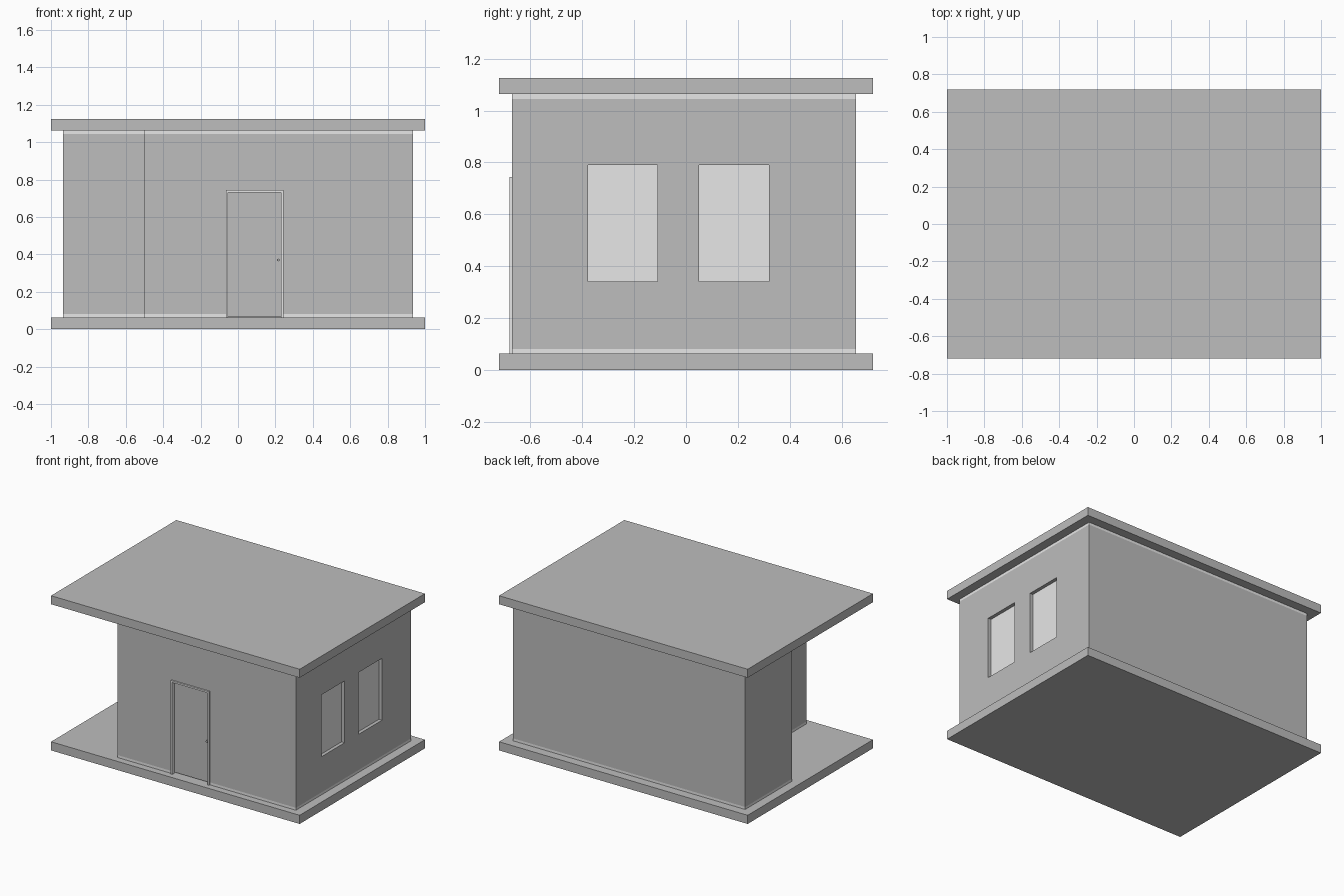
import bpy, bmesh, math
from mathutils import Matrix

cube = bpy.data.objects.get("Cube")
if cube:
    bpy.data.objects.remove(cube, do_unlink=True)


def material(name, value):
    m = bpy.data.materials.new(name)
    m.use_nodes = True
    colour = (value, value, value, 1)
    m.diffuse_color = colour
    m.node_tree.nodes["Principled BSDF"].inputs["Base Color"].default_value = colour
    return m


GREY = material("mid grey", 0.51)
PALE = material("pale grey", 0.8)


def finish(name, bm, *mats):
    bmesh.ops.recalc_face_normals(bm, faces=bm.faces)
    mesh = bpy.data.meshes.new(name)
    bm.to_mesh(mesh)
    bm.free()
    for m in mats:
        mesh.materials.append(m)
    ob = bpy.data.objects.new(name, mesh)
    bpy.context.collection.objects.link(ob)
    return ob


def box(name, lo, hi, mat):
    bm = bmesh.new()
    size = [b - a for a, b in zip(lo, hi)]
    mid = [(a + b) / 2 for a, b in zip(lo, hi)]
    bmesh.ops.create_cube(bm, size=1, matrix=Matrix.Translation(mid) @ Matrix.Diagonal((*size, 1)))
    return finish(name, bm, mat)


# Main dimensions
WALL_X, FRONT, BACK = 0.935, -0.67, 0.655
NOTCH_X, NOTCH_Y = -0.5, 0.12
FLOOR, CEILING, TOP = 0.063, 1.063, 1.125
BAND = 0.018

# Floor slab and flat roof
box("floor_slab", (-1, -0.72, 0), (1, 0.72, FLOOR), GREY)
box("roof_slab", (-1, -0.72, CEILING), (1, 0.72, TOP), GREY)

# L-shaped walls with a pale strip along the bottom and top
footprint = [(NOTCH_X, FRONT), (WALL_X, FRONT), (WALL_X, BACK),
             (-WALL_X, BACK), (-WALL_X, NOTCH_Y), (NOTCH_X, NOTCH_Y)]
levels = [FLOOR, FLOOR + BAND, CEILING - BAND, CEILING]
bm = bmesh.new()
rings = [[bm.verts.new((x, y, z)) for x, y in footprint] for z in levels]
bm.faces.new(rings[0])
bm.faces.new(rings[-1])
for k, (low, high) in enumerate(zip(rings, rings[1:])):
    for i in range(len(low)):
        j = (i + 1) % len(low)
        face = bm.faces.new((low[i], low[j], high[j], high[i]))
        face.material_index = 0 if k == 1 else 1
walls = finish("walls", bm, GREY, PALE)


def cut(lo, hi):
    cutter = box("opening_cutter", lo, hi, GREY)
    cutter.hide_render = True
    mod = walls.modifiers.new("opening", "BOOLEAN")
    mod.operation, mod.solver, mod.object = "DIFFERENCE", "EXACT", cutter
    bpy.context.view_layer.objects.active = walls
    bpy.ops.object.modifier_apply(modifier=mod.name)
    bpy.data.objects.remove(cutter, do_unlink=True)


# Recessed windows on the +x wall
DEPTH = 0.03
for side, y0, y1 in (("front", -0.377, -0.11), ("back", 0.05, 0.32)):
    z0, z1 = 0.34, 0.79
    cut((WALL_X - DEPTH, y0, z0), (WALL_X + 0.1, y1, z1))
    box(side + "_window_pane", (WALL_X - DEPTH - 0.002, y0, z0),
        (WALL_X - DEPTH + 0.005, y1, z1), PALE)

# Door recess, leaf and pale frame
DX0, DX1, DZ, TRIM = -0.053, 0.23, 0.732, 0.012
cut((DX0 - TRIM, FRONT - 0.1, FLOOR - 0.01), (DX1 + TRIM, FRONT + DEPTH, DZ + TRIM))
box("door_leaf", (DX0, FRONT + 0.018, FLOOR + 0.006), (DX1, FRONT + DEPTH, DZ), GREY)
PROUD = FRONT - 0.011
for name, x in (("right", DX0 - TRIM), ("left", DX1)):
    box(name + "_door_jamb", (x, PROUD, FLOOR), (x + TRIM, FRONT + DEPTH, DZ), PALE)
box("door_head", (DX0 - TRIM, PROUD, DZ), (DX1 + TRIM, FRONT + DEPTH, DZ + TRIM), PALE)

# Round door knob on a short stem
for name, radius, y0, y1 in (("knob_stem", 0.003, 0.008, 0.019), ("door_knob", 0.007, 0.0, 0.009)):
    bm = bmesh.new()
    place = Matrix.Translation((0.215, FRONT + (y0 + y1) / 2, 0.37)) @ Matrix.Rotation(math.pi / 2, 4, "X")
    bmesh.ops.create_cone(bm, cap_ends=True, segments=16, radius1=radius, radius2=radius,
                          depth=y1 - y0, matrix=place)
    finish(name, bm, GREY)
